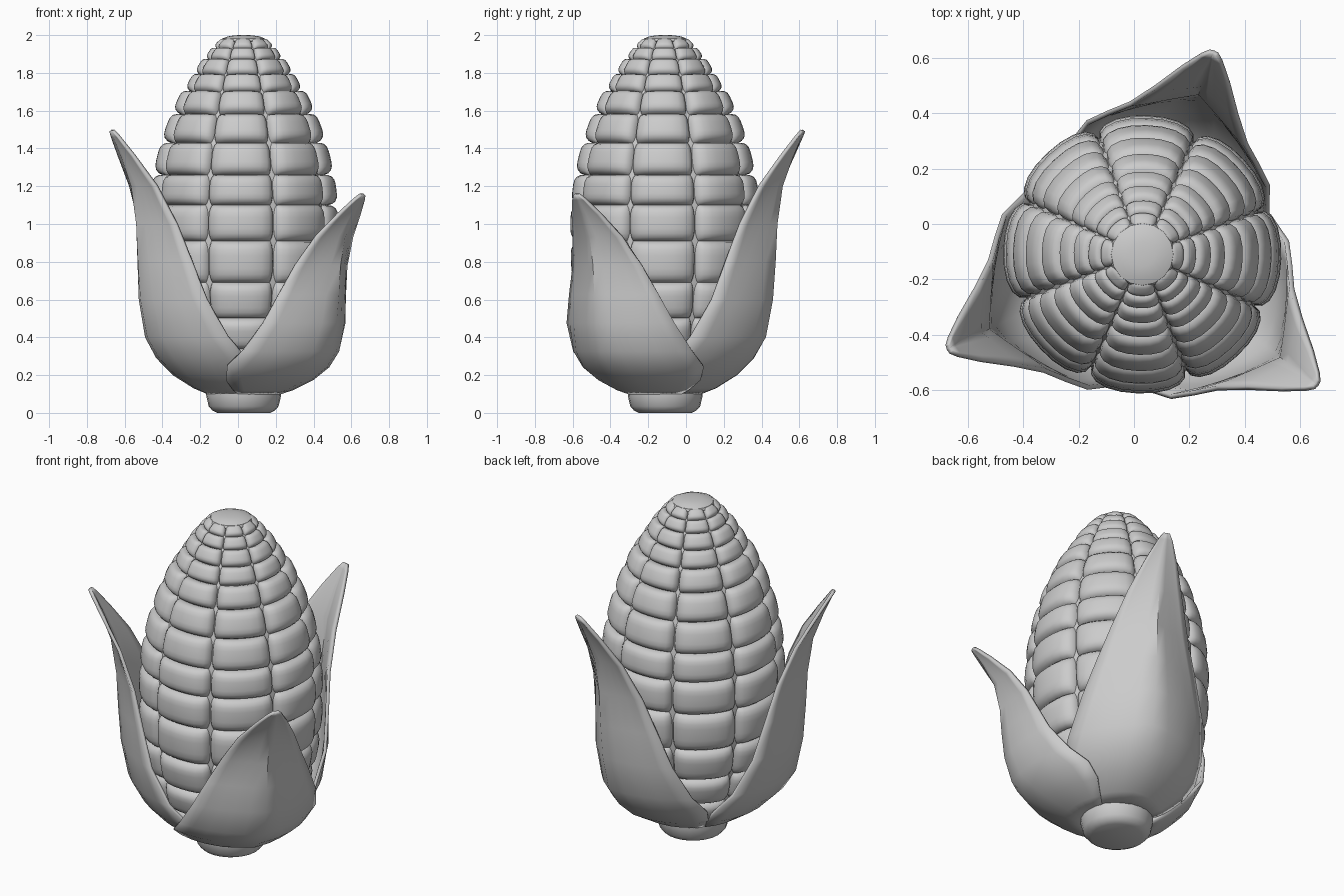
import bpy, bmesh, math
from mathutils import Vector

if "Cube" in bpy.data.objects:
    bpy.data.objects.remove(bpy.data.objects["Cube"])

CX, CY = 0.03, -0.11  # axis of the cob


def polar(r, deg, z):
    a = math.radians(deg)
    return Vector((CX + r * math.cos(a), CY + r * math.sin(a), z))


def finish(bm, name, angle=40):
    me = bpy.data.meshes.new(name)
    bm.to_mesh(me)
    bm.free()
    ob = bpy.data.objects.new(name, me)
    bpy.context.collection.objects.link(ob)
    bpy.ops.object.select_all(action='DESELECT')
    ob.select_set(True)
    bpy.context.view_layer.objects.active = ob
    bpy.ops.object.shade_smooth_by_angle(angle=math.radians(angle))
    return ob


def skin(bm, rows, closed=False):
    vs = [[bm.verts.new(p) for p in row] for row in rows]
    n = len(vs[0])
    for a, b in zip(vs, vs[1:]):
        for i in range(n if closed else n - 1):
            j = (i + 1) % n
            bm.faces.new((a[i], a[j], b[j], b[i]))
    return vs


def lathe(name, profile, sides):
    bm = bmesh.new()
    vs = skin(bm, [[polar(r, 360 * i / sides, z) for i in range(sides)]
                   for r, z in profile], True)
    bm.faces.new(vs[0][::-1])
    bm.faces.new(vs[-1])
    return finish(bm, name)


# Groove line of the cob: (radius, height) at each border between kernel rows
groove = [(0.30, 0.20), (0.365, 0.34), (0.41, 0.50), (0.445, 0.69), (0.455, 0.91),
          (0.452, 1.10), (0.432, 1.26), (0.39, 1.43), (0.335, 1.58), (0.28, 1.70),
          (0.233, 1.79), (0.185, 1.87), (0.145, 1.93), (0.095, 1.975)]

# Stalk and core
lathe("stalk", [(0.14, 0.0), (0.165, 0.012), (0.185, 0.035), (0.198, 0.09), (0.20, 0.16)], 24)
lathe("cob_core", [(0.15, 0.12)] + [(r - 0.006, z) for r, z in groove], 32)

# Kernels: pillow patches in 8 columns
N = 10
steps = [math.sin(math.pi / 2 * (2 * i / N - 1)) for i in range(N + 1)]
bm = bmesh.new()
for col in range(8):
    for (r0, z0), (r1, z1) in zip(groove, groove[1:]):
        length = math.hypot(r1 - r0, z1 - z0)
        nr, nz = (z1 - z0) / length, (r0 - r1) / length
        depth = min(0.055, 0.4 * length)
        rows = []
        for v in steps:
            t = (v + 1) / 2
            row = []
            for u in steps:
                h = depth * math.sqrt(max(0, (1 - u ** 4) * (1 - v ** 4))) - 0.006
                # corners are pulled in a little so that they look round
                w = u * 22.3 * (1 - 0.10 * v ** 4)
                row.append(polar(r0 + (r1 - r0) * t + nr * h, -92 + 45 * col + w,
                                 z0 + (z1 - z0) * t + nz * h))
            rows.append(row)
        skin(bm, rows)
finish(bm, "kernels", 60)

# Rounded kernel at the tip
lathe("tip_kernel", [(0.10, 1.955), (0.118, 1.968), (0.112, 1.982),
                     (0.085, 1.993), (0.045, 1.999), (0.01, 2.0)], 16)

# Husk leaf stations: height, keel radius, edge radius, half width in degrees
stations = [(0.09, 0.17, 0.17, 60), (0.13, 0.28, 0.25, 66), (0.20, 0.40, 0.345, 69),
            (0.29, 0.495, 0.425, 65), (0.40, 0.565, 0.48, 54), (0.60, 0.605, 0.525, 42),
            (0.80, 0.62, 0.535, 33), (1.00, 0.63, 0.555, 24), (1.20, 0.66, 0.615, 15),
            (1.36, 0.72, 0.70, 7.5), (1.46, 0.765, 0.76, 3), (1.49, 0.782, 0.78, 1.2)]


def husk(name, direction, top, grow):
    bm = bmesh.new()
    rows = []
    for z, keel, edge, half in stations:
        zz = 0.09 + (z - 0.09) * (top - 0.09) / 1.40
        row = []
        for i in range(-5, 6):
            s = abs(i) / 5
            # blend from a bulging keel to the thin edge, hugging the cob
            r = keel + (edge - keel) * (1 - (1 - s) ** 1.7)
            row.append(polar(r * grow, direction + half * i / 5, zz))
        rows.append(row)
    skin(bm, rows)
    ob = finish(bm, name, 50)
    mod = ob.modifiers.new("thickness", 'SOLIDIFY')
    mod.thickness = 0.018
    mod.offset = -1


husk("husk_back", 70.6, 1.49, 1.0)
husk("husk_left", 206, 1.49, 1.005)
husk("husk_right", 323.3, 1.15, 1.015)
